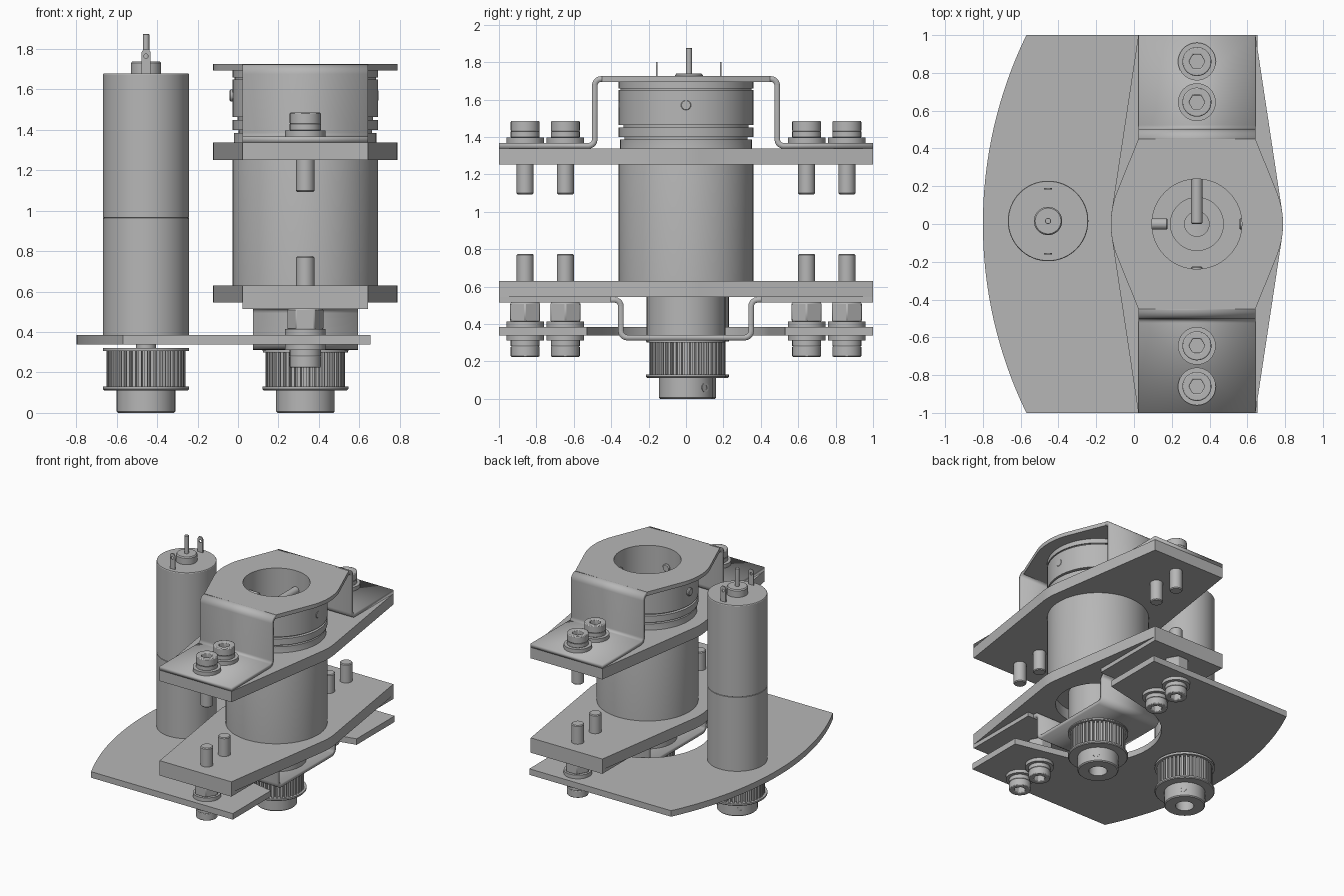
import bpy, bmesh
from math import sin, cos, pi, atan2, acos, hypot, radians

if "Cube" in bpy.data.objects:
    bpy.data.objects.remove(bpy.data.objects["Cube"])

grey = bpy.data.materials.new("machined_grey")
grey.use_nodes = True
GREY = (0.47, 0.47, 0.47, 1)
grey.diffuse_color = GREY
grey.node_tree.nodes["Principled BSDF"].inputs["Base Color"].default_value = GREY

MAIN = (0.333, 0)       # axis of the large motor
SIDE = (-0.455, 0.016)  # axis of the small motor
made = []


def finish(name, bm, at=(0, 0, 0), rot=(0, 0, 0)):
    bmesh.ops.recalc_face_normals(bm, faces=bm.faces)
    mesh = bpy.data.meshes.new(name)
    bm.to_mesh(mesh)
    bm.free()
    ob = bpy.data.objects.new(name, mesh)
    ob.location, ob.rotation_euler = at, rot
    mesh.materials.append(grey)
    bpy.context.collection.objects.link(ob)
    made.append(ob)
    return ob


def circle(r, n=48, c=(0, 0), a0=0, a1=2 * pi):
    """Points on a circle, or on an arc that includes both ends."""
    steps = n if a1 - a0 >= 2 * pi else n - 1
    return [(c[0] + r * cos(a0 + (a1 - a0) * i / steps),
             c[1] + r * sin(a0 + (a1 - a0) * i / steps)) for i in range(n)]


def plate(name, outline, z0, z1, holes=(), at=(0, 0, 0), rot=(0, 0, 0)):
    """Flat plate with an outline and any number of holes."""
    bm = bmesh.new()
    edges = []
    for loop in [outline, *holes]:
        vs = [bm.verts.new((x, y, z0)) for x, y in loop]
        edges += [bm.edges.new((vs[i - 1], vs[i])) for i in range(len(vs))]
    bmesh.ops.triangle_fill(bm, use_beauty=True, edges=edges, normal=(0, 0, 1))
    out = bmesh.ops.extrude_face_region(bm, geom=bm.faces[:])
    top = [v for v in out["geom"] if isinstance(v, bmesh.types.BMVert)]
    bmesh.ops.translate(bm, verts=top, vec=(0, 0, z1 - z0))
    return finish(name, bm, at, rot)


def lathe(name, profile, at=(0, 0, 0), closed=False, n=64, rot=(0, 0, 0)):
    """Turned part from (radius, height) points."""
    bm = bmesh.new()
    vs = [bm.verts.new((r, 0, z)) for r, z in profile]
    edges = [bm.edges.new(p) for p in zip(vs, vs[1:])]
    if closed:
        edges.append(bm.edges.new((vs[-1], vs[0])))
    bmesh.ops.spin(bm, geom=vs + edges, axis=(0, 0, 1), cent=(0, 0, 0),
                   angle=2 * pi, steps=n, use_merge=True)
    bmesh.ops.remove_doubles(bm, verts=bm.verts, dist=0.0001)
    return finish(name, bm, at, rot)


def rod(name, r, z0, z1, at=(0, 0, 0), rot=(0, 0, 0), chamfer=0.006):
    c = chamfer
    return lathe(name, [(0, z0), (r - c, z0), (r, z0 + c), (r, z1 - c), (r - c, z1), (0, z1)],
                 at, n=32, rot=rot)


def tapered_outline(half_w, half_l, r=0.456):
    """Plate ends joined to a central round by tangent lines."""
    t = atan2(half_l, half_w) - acos(r / hypot(half_w, half_l))
    right = circle(r, 13, a0=-t, a1=t)
    left = [(-x, -y) for x, y in right]
    return ([(half_w, -half_l)] + right + [(half_w, half_l), (-half_w, half_l)]
            + left + [(-half_w, -half_l)])


def sheet(name, path, half_w, mirrored=False):
    """Bent sheet metal strip that follows a (y, z) path."""
    bm = bmesh.new()
    rows = [[bm.verts.new((s * half_w, y, z)) for s in (-1, 1)] for y, z in path]
    for a, b in zip(rows, rows[1:]):
        bm.faces.new((a[0], a[1], b[1], b[0]))
    bends = [e for e in bm.edges if len(e.link_faces) == 2]
    bmesh.ops.bevel(bm, geom=bends, offset=0.035, segments=5, profile=0.5, affect='EDGES')
    ob = finish(name, bm, (*MAIN, 0))
    mod = ob.modifiers.new("thickness", 'SOLIDIFY')
    mod.thickness, mod.offset = 0.03, 0
    if mirrored:
        ob.modifiers.new("other_side", 'MIRROR').use_axis = (False, True, False)
    return ob


# Base plate: curved left edge, open notch on the right
notch = circle(0.45, 25, MAIN, pi / 2 + 0.15, 1.5 * pi - 0.15)
base = circle(2.289, 33, (1.489, 0), pi - radians(25.9), pi + radians(25.9))
base += [(0.655, -1), (0.655, -0.53)] + notch[::-1] + [(0.655, 0.53), (0.655, 1)]
plate("base_plate", base, 0.338, 0.385)

# Two clamp plates
clamp = tapered_outline(0.31, 1)
for name, z, r in (("lower_clamp_plate", 0.545, 0.3), ("upper_clamp_plate", 1.252, 0.34)):
    plate(name, clamp, z, z + 0.085, [circle(r, 64)], (*MAIN, 0))

# Upper bracket: pierced top and bent legs
plate("upper_bracket_top", tapered_outline(0.31, 0.45), 1.695, 1.725,
      [circle(0.238, 64)], (*MAIN, 0))
sheet("upper_bracket_leg", [(0.445, 1.71), (0.488, 1.71), (0.488, 1.352), (1, 1.352)],
      0.31, mirrored=True)

# Lower bracket: cradle and flanges
sheet("lower_bracket_cradle", [(-0.45, 0.529), (-0.348, 0.529), (-0.348, 0.327),
                               (0.348, 0.327), (0.348, 0.529), (0.45, 0.529)], 0.26)
for s in (-1, 1):
    ends = [(-0.31, s * 0.4), (0.31, s * 0.4), (0.31, s), (-0.31, s)]
    plate("lower_bracket_flange", ends, 0.514, 0.545, at=(*MAIN, 0))

# Large hollow motor with grooved collar
lathe("large_motor", [
    (0.065, 0.3), (0.21, 0.3), (0.21, 0.63), (0.36, 0.63), (0.36, 1.3), (0.352, 1.34),
    (0.352, 1.385), (0.33, 1.385), (0.33, 1.4), (0.36, 1.4), (0.36, 1.45), (0.335, 1.45),
    (0.335, 1.465), (0.36, 1.465), (0.36, 1.65), (0.35, 1.65), (0.35, 1.66), (0.36, 1.66),
    (0.36, 1.696), (0.238, 1.696), (0.238, 1.4), (0.14, 1.4), (0.14, 1.36), (0.065, 1.36)],
    (*MAIN, 0), closed=True, n=96)

# Radial set screws in the collar
for angle, inner, outer in ((pi, 0.155, 0.375), (pi / 2, 0, 0.35),
                            (0, 0.225, 0.362), (-pi / 2, 0.225, 0.362)):
    rod("collar_set_screw", 0.03, inner, outer, (*MAIN, 1.57), (0, pi / 2, angle))

# Small motor with seam, boss, shaft and terminals
lathe("small_motor", [
    (0, 0.385), (0.213, 0.385), (0.213, 0.963), (0.21, 0.965), (0.213, 0.967),
    (0.213, 1.675), (0.21, 1.68), (0.075, 1.68), (0.075, 1.73), (0.068, 1.738), (0, 1.738)],
    (*SIDE, 0))
rod("small_motor_rear_shaft", 0.016, 1.73, 1.875, (*SIDE, 0), chamfer=0.002)
rod("small_motor_drive_shaft", 0.05, 0.15, 0.39, (*SIDE, 0))
for y in (-0.157, 0.187):
    tab = [(-0.022, 1.67), (0.022, 1.67), (0.022, 1.785), (0.012, 1.8), (-0.012, 1.8),
           (-0.022, 1.785)]
    plate("terminal", tab, -0.004, 0.004, [circle(0.011, 12, (0, 1.765))],
          (SIDE[0], y, 0), (pi / 2, 0, 0))

# Toothed belt pulleys
TEETH = 40
tooth_ring = []
for i in range(TEETH):
    for k, r in ((-0.32, 0.172), (-0.26, 0.196), (0.26, 0.196), (0.32, 0.172)):
        a = 2 * pi * (i + k) / TEETH
        tooth_ring.append((r * cos(a), r * sin(a)))
for x, y in (MAIN, SIDE):
    spot = (x, y, 0)
    plate("pulley_teeth", tooth_ring, 0.125, 0.31, [circle(0.065)], spot)
    lathe("pulley_hub", [(0.065, 0), (0.138, 0), (0.145, 0.007), (0.145, 0.112),
                         (0.207, 0.112), (0.213, 0.118), (0.213, 0.13), (0.065, 0.13)],
          spot, closed=True)
    lathe("pulley_top_flange", [(0.065, 0.305), (0.213, 0.305), (0.213, 0.322),
                                (0.065, 0.322)], spot, closed=True)
    for angle in (pi / 4, pi * 0.75):
        lathe("pulley_set_screw", [(0.012, 0.12), (0.025, 0.12), (0.025, 0.147),
                                   (0.012, 0.147)], (x, y, 0.06), True, 20,
              (0, pi / 2, angle))


def bolt(name, y, under_head, shank, flip):
    """Socket head bolt with washer; local +z points out of the head."""
    at, rot = (MAIN[0], y, under_head), (pi if flip else 0, 0, 0)
    head = plate(name + "_head", circle(0.077, 32), 0.03, 0.088, [circle(0.042, 6)], at, rot)
    bev = head.modifiers.new("edge", 'BEVEL')
    bev.width, bev.segments, bev.limit_method = 0.006, 2, 'ANGLE'
    bev.angle_limit = radians(50)
    rod(name + "_head_base", 0.077, 0, 0.031, at, rot, chamfer=0.001)
    rod(name + "_shank", 0.045, -shank, 0.01, at, rot)
    washer(name + "_washer", y, under_head if flip else under_head - 0.03)


def washer(name, y, z):
    lathe(name, [(0.04, z), (0.1, z), (0.1, z + 0.029), (0.04, z + 0.029)],
          (MAIN[0], y, 0), closed=True, n=40)


# Four bolts above, four below with nuts
for y in (-0.86, -0.645, 0.645, 0.86):
    bolt("upper_bolt", y, 1.398, 0.305, False)
    bolt("lower_bolt", y, 0.312, 0.463, True)
    washer("nut_washer", y, 0.385)
    nut = plate("nut", circle(0.092, 6), 0.412, 0.514, at=(MAIN[0], y, 0))
    bev = nut.modifiers.new("edge", 'BEVEL')
    bev.width, bev.limit_method = 0.006, 'ANGLE'

# Smooth shading on the round parts
bpy.ops.object.select_all(action='DESELECT')
for ob in made:
    ob.select_set(True)
bpy.context.view_layer.objects.active = made[0]
bpy.ops.object.shade_smooth_by_angle(angle=radians(30))
